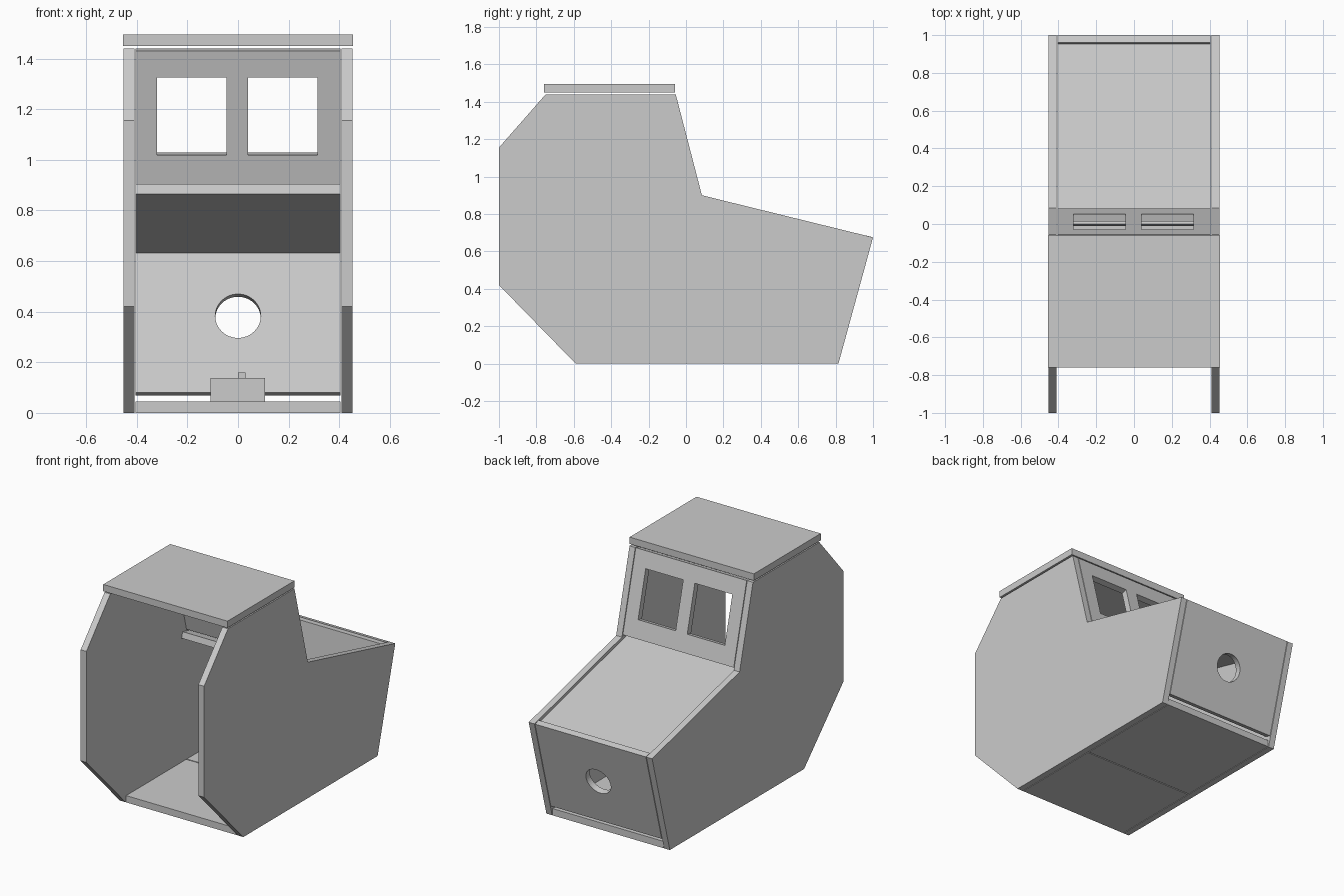
import bpy
from mathutils import Vector

if "Cube" in bpy.data.objects:
    bpy.data.objects.remove(bpy.data.objects["Cube"], do_unlink=True)

grey = bpy.data.materials.new("plain grey")
grey.use_nodes = True
grey.diffuse_color = (0.6, 0.6, 0.6, 1)
grey.node_tree.nodes["Principled BSDF"].inputs["Base Color"].default_value = (0.6, 0.6, 0.6, 1)

THICK = 0.041
INNER = 0.406


def extrude(name, profile, x0, x1):
    """Extrude a (y, z) outline along x."""
    n = len(profile)
    verts = [(x, y, z) for x in (x0, x1) for y, z in profile]
    faces = [list(range(n))[::-1], list(range(n, 2 * n))]
    faces += [(i, (i + 1) % n, (i + 1) % n + n, i + n) for i in range(n)]
    mesh = bpy.data.meshes.new(name)
    mesh.from_pydata(verts, [], faces)
    mesh.materials.append(grey)
    obj = bpy.data.objects.new(name, mesh)
    bpy.context.collection.objects.link(obj)
    bpy.context.view_layer.objects.active = obj
    bpy.ops.object.mode_set(mode='EDIT')
    bpy.ops.mesh.select_all(action='SELECT')
    bpy.ops.mesh.normals_make_consistent(inside=False)
    bpy.ops.object.mode_set(mode='OBJECT')
    return obj


def box(name, x, y, z):
    return extrude(name, [(y[0], z[0]), (y[1], z[0]), (y[1], z[1]), (y[0], z[1])], *x)


def slanted(start, toward):
    """Downhill direction and inward normal of a sloping board."""
    u = (Vector(toward) - Vector(start)).normalized()
    return Vector(start), u, Vector((u.y, -u.x))


def board(name, frame, t, depth=(0, THICK), x=(-INNER, INNER)):
    start, u, n = frame
    pts = [start + u * a + n * d for a, d in
           ((t[0], depth[0]), (t[1], depth[0]), (t[1], depth[1]), (t[0], depth[1]))]
    return extrude(name, [tuple(p) for p in pts], *x)


def cut(obj, cutter):
    cutter.hide_render = True
    mod = obj.modifiers.new("opening", 'BOOLEAN')
    mod.object, mod.operation, mod.solver = cutter, 'DIFFERENCE', 'EXACT'
    bpy.context.view_layer.objects.active = obj
    bpy.ops.object.modifier_apply(modifier=mod.name)
    bpy.data.objects.remove(cutter, do_unlink=True)


# Side walls
side = [(-1, 0.42), (-1, 1.155), (-0.75, 1.44), (-0.055, 1.44),
        (0.085, 0.9), (1, 0.675), (0.815, 0), (-0.59, 0)]
extrude("left_wall", side, 0.41, 0.452)
extrude("right_wall", side, -0.452, -0.41)

# Roof and two floor boards
box("roof", (-0.455, 0.455), (-0.76, -0.06), (1.45, 1.495))
box("front_floor", (-INNER, INNER), (-0.59, 0.038), (0, 0.045))
box("rear_floor", (-INNER, INNER), (0.045, 0.815), (0, 0.045))

# Sloping window board with two openings
frame = slanted((-0.055, 1.44), (0.085, 0.9))
window_board = board("window_board", frame, (0, 0.542))
for x in ((-0.32, -0.045), (0.04, 0.315)):
    cut(window_board, board("window_cutter", frame, (0.108, 0.425), (-0.1, 0.15), x))

# Hood
board("hood", slanted((0, 0.905), (0.952, 0.671)), (0, 0.98))

# Sloping back board with a round hole
frame = slanted((1, 0.675), (0.815, 0))
back_board = board("back_board", frame, (0, 0.628))
start, u, n = frame
centre = start + u * 0.314 + n * THICK / 2
bpy.ops.mesh.primitive_cylinder_add(vertices=48, radius=0.09, depth=0.3,
                                    location=(0, centre.x, centre.y))
cutter = bpy.context.object
cutter.rotation_euler = Vector((0, n.x, n.y)).to_track_quat('Z', 'Y').to_euler()
cutter.data.materials.append(grey)
bpy.context.view_layer.update()
cut(back_board, cutter)

# Small pedal block with its knob
box("pedal_block", (-0.108, 0.106), (0.3, 0.5), (0.045, 0.138))
box("pedal_knob", (0, 0.03), (0.38, 0.41), (0.138, 0.16))
